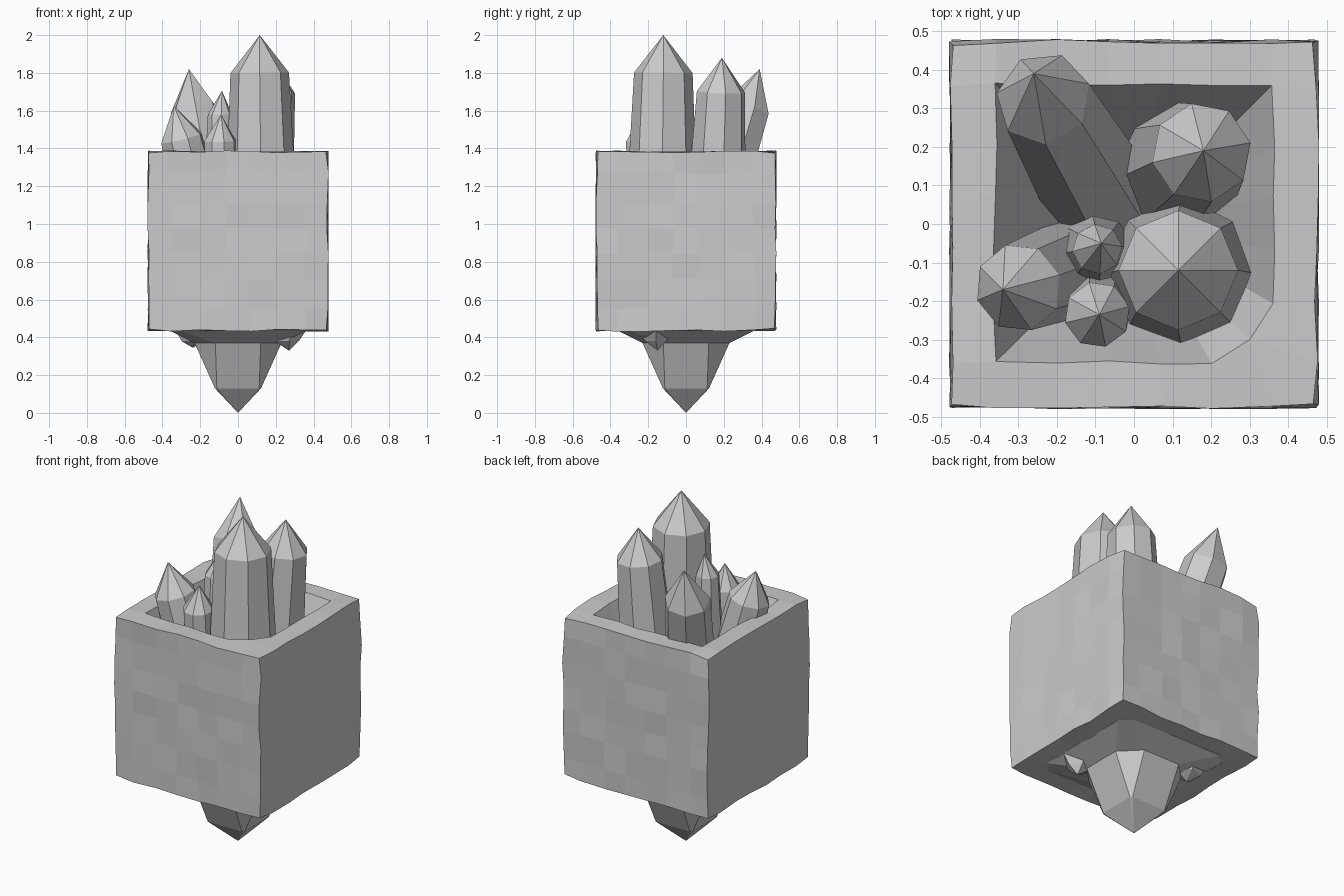
import bpy, bmesh, math, random
from mathutils import Vector

if "Cube" in bpy.data.objects:
    bpy.data.objects.remove(bpy.data.objects["Cube"])

random.seed(7)


def finish(name, bm):
    bmesh.ops.recalc_face_normals(bm, faces=bm.faces[:])
    me = bpy.data.meshes.new(name)
    bm.to_mesh(me)
    bm.free()
    ob = bpy.data.objects.new(name, me)
    bpy.context.collection.objects.link(ob)
    return ob


def loft(name, rings, tip=None):
    """Skin a stack of equal-length rings; close the start, end in a tip or cap."""
    bm = bmesh.new()
    loops = [[bm.verts.new(p) for p in r] for r in rings]
    n = len(loops[0])
    bm.faces.new(loops[0])
    for a, b in zip(loops, loops[1:]):
        for i in range(n):
            j = (i + 1) % n
            bm.faces.new((a[i], a[j], b[j], b[i]))
    if tip is None:
        bm.faces.new(loops[-1])
    else:
        t = bm.verts.new(tip)
        for i in range(n):
            bm.faces.new((loops[-1][i], loops[-1][(i + 1) % n], t))
    return finish(name, bm)


# Rough stone block with a funnel-shaped hollow in the top
H, IN, CZ = 0.468, 0.36, 0.91
bm = bmesh.new()
bmesh.ops.create_cube(bm, size=2)
bmesh.ops.subdivide_edges(bm, edges=bm.edges[:], cuts=6, use_grid_fill=True)
edge_tick = 5 / 7
for v in bm.verts:
    for k in range(3):
        if abs(abs(v.co[k]) - edge_tick) < 0.01:
            v.co[k] = math.copysign(IN / H, v.co[k])
hole = [f for f in bm.faces if f.normal.z > 0.9 and
        max(abs(f.calc_center_median().x), abs(f.calc_center_median().y)) < IN / H]
bmesh.ops.delete(bm, geom=hole, context='FACES')
rim = [e for e in bm.edges if e.is_boundary]
for v in bm.verts:
    sides = sum(abs(c) > 0.99 for c in v.co)
    bulge = Vector([math.copysign(0.006, c) if abs(c) > 0.99 and sides < 3 else 0 for c in v.co])
    v.co = v.co * H + bulge + Vector([random.uniform(-0.006, 0.006) for _ in range(3)])
    v.co.z += CZ
for v in {v for e in rim for v in e.verts}:
    if v.co.x > 0.3 and v.co.y < -0.3:      # broken corner of the rim
        v.co.x, v.co.y = 0.30, -0.30
new = bmesh.ops.extrude_edge_only(bm, edges=rim)['geom']
for v in [g for g in new if isinstance(g, bmesh.types.BMVert)]:
    v.co = Vector((v.co.x * 0.45, v.co.y * 0.45, 0.86))
bmesh.ops.holes_fill(bm, edges=[e for e in bm.edges if e.is_boundary], sides=0)
finish("stone_block", bm)


# Hanging rock spike under the block
def octagon(a, b, z):
    return [(a, -b, z), (a, b, z), (b, a, z), (-b, a, z),
            (-a, b, z), (-a, -b, z), (-b, -a, z), (b, -a, z)]


loft("hanging_spike", [octagon(0.36, 0.30, 0.47), octagon(0.36, 0.30, 0.435),
                       octagon(0.23, 0.12, 0.37), octagon(0.122, 0.112, 0.13)], (0, 0, 0))


# Small rock lumps beside the spike
def lump(name, x, y, rx, ry, tip):
    ring = [(x + rx * math.cos(i * math.tau / 5), y + ry * math.sin(i * math.tau / 5), 0.45)
            for i in range(5)]
    low = [(x + (p[0] - x) * 0.6, y + (p[1] - y) * 0.6, 0.38) for p in ring]
    loft(name, [ring, low], tip)


lump("rock_lump_right", 0.25, -0.16, 0.12, 0.10, (0.27, -0.15, 0.33))
lump("rock_lump_left", -0.24, 0.16, 0.12, 0.12, (-0.24, 0.15, 0.345))


# Crystals: tip, shoulder centre and radius, base centre and radius, sides
def crystal(name, tip, shoulder, r1, base, r0, n, turn=0.0):
    tip, shoulder, base = Vector(tip), Vector(shoulder), Vector(base)
    q = Vector((0, 0, 1)).rotation_difference(shoulder - base)

    def ring(c, r):
        return [c + q @ Vector((r * math.cos(turn + i * math.tau / n),
                                r * math.sin(turn + i * math.tau / n), 0)) for i in range(n)]
    loft(name, [ring(base, r0), ring(shoulder, r1)], tip)


crystal("crystal_large", (0.115, -0.12, 2.0), (0.115, -0.12, 1.80), 0.155,
        (0.125, -0.13, 0.85), 0.20, 8)
crystal("crystal_back", (0.18, 0.19, 1.88), (0.175, 0.185, 1.70), 0.13,
        (0.12, 0.15, 0.85), 0.17, 8, 0.2)
crystal("crystal_leaning", (-0.26, 0.39, 1.82), (-0.235, 0.325, 1.61), 0.125,
        (-0.10, 0.09, 0.85), 0.15, 7, 0.3)
crystal("crystal_left", (-0.34, -0.17, 1.625), (-0.30, -0.165, 1.455), 0.115,
        (-0.15, -0.11, 0.85), 0.13, 8, 0.3)
crystal("crystal_small_inner", (-0.085, -0.05, 1.705), (-0.095, -0.065, 1.58), 0.065,
        (-0.10, -0.07, 0.85), 0.10, 8, 0.1)
crystal("crystal_small_front", (-0.09, -0.235, 1.58), (-0.095, -0.235, 1.44), 0.086,
        (-0.09, -0.20, 0.85), 0.09, 8, 0.25)
